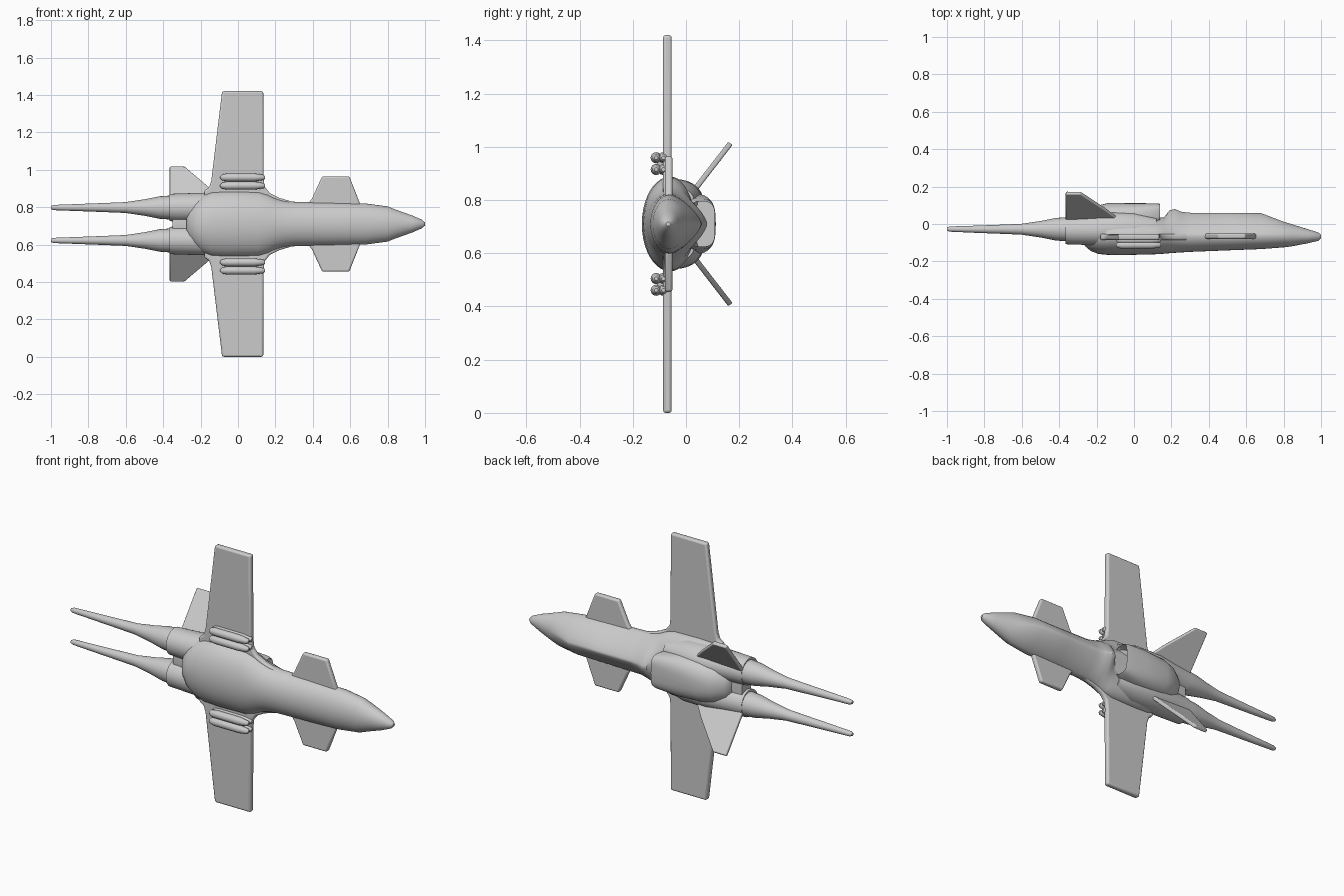
import bpy, bmesh, math
from mathutils import Vector

CZ = 0.71      # height of the mirror plane; the aircraft rests on a wing tip
grey = bpy.data.materials.new("light grey")
grey.diffuse_color = (0.6, 0.6, 0.6, 1)


def finish(bm, name, angle=35, bevel=0, smooth=0):
    bmesh.ops.recalc_face_normals(bm, faces=bm.faces)
    me = bpy.data.meshes.new(name)
    bm.to_mesh(me)
    bm.free()
    ob = bpy.data.objects.new(name, me)
    bpy.context.collection.objects.link(ob)
    me.materials.append(grey)
    bpy.ops.object.select_all(action='DESELECT')
    ob.select_set(True)
    bpy.context.view_layer.objects.active = ob
    if bevel:
        b = ob.modifiers.new("rounded edges", 'BEVEL')
        b.width, b.segments = bevel, 3
    bpy.ops.object.shade_smooth_by_angle(angle=math.radians(angle))
    return ob


def loft(name, stations, z=CZ, n=40, inset=None, angle=35):
    """Stations: x, half width, y low, y widest, y high, exponent of the high side."""
    bm = bmesh.new()
    rings = []
    for x, hw, lo, mid, hi, ex in stations:
        ring = []
        for i in range(n):
            a = 2 * math.pi * i / n
            c, s = math.cos(a), math.sin(a)
            e = 2 / ex if s > 0 else 1
            u = math.copysign(abs(c) ** e, c)
            v = math.copysign(abs(s) ** e, s)
            ring.append(bm.verts.new((x, mid + v * (hi - mid if s > 0 else mid - lo), z + hw * u)))
        rings.append(ring)
    for a, b in zip(rings, rings[1:]):
        for i in range(n):
            bm.faces.new((a[i], a[(i + 1) % n], b[(i + 1) % n], b[i]))
    caps = [bm.faces.new(rings[0]), bm.faces.new(rings[-1])]
    if inset:      # hollow opening at the first station
        bmesh.ops.inset_region(bm, faces=[caps[0]], thickness=inset)
        bmesh.ops.translate(bm, verts=caps[0].verts, vec=(-0.08, 0, 0))
    return finish(bm, name, angle)


def slab(name, outline, thick, normal, bevel):
    """Flat panel from an outline, thickened both ways along its normal."""
    bm = bmesh.new()
    off = Vector(normal).normalized() * thick / 2
    f = bm.faces.new([bm.verts.new(Vector(p) - off) for p in outline])
    ext = bmesh.ops.extrude_face_region(bm, geom=[f])
    bmesh.ops.translate(bm, vec=off * 2, verts=[v for v in ext["geom"] if isinstance(v, bmesh.types.BMVert)])
    return finish(bm, name, 40, bevel)


# Fuselage: round belly, ridged back
loft("fuselage", [
    (1.0, 0.008, -0.075, -0.067, -0.058, 2),
    (0.985, 0.022, -0.09, -0.067, -0.045, 2),
    (0.93, 0.046, -0.103, -0.066, -0.028, 2),
    (0.84, 0.078, -0.12, -0.064, 0.0, 1.9),
    (0.80, 0.094, -0.125, -0.062, 0.012, 1.7),
    (0.68, 0.110, -0.134, -0.06, 0.058, 1.4),
    (0.50, 0.115, -0.141, -0.06, 0.06, 1.3),
    (0.30, 0.119, -0.149, -0.06, 0.06, 1.3),
    (0.25, 0.126, -0.152, -0.06, 0.066, 1.4),
    (0.22, 0.134, -0.154, -0.06, 0.08, 1.4),
    (0.19, 0.145, -0.156, -0.06, 0.073, 1.4),
    (0.16, 0.160, -0.159, -0.06, 0.035, 1.8),
    (0.11, 0.175, -0.162, -0.06, 0.035, 2),
    (-0.05, 0.178, -0.166, -0.06, 0.04, 2),
    (-0.14, 0.174, -0.165, -0.06, 0.04, 2),
    (-0.19, 0.155, -0.160, -0.06, 0.035, 2),
    (-0.23, 0.125, -0.145, -0.06, 0.03, 2),
    (-0.26, 0.09, -0.12, -0.06, 0.02, 2),
    (-0.275, 0.05, -0.095, -0.06, 0.0, 2)])

# Dorsal intake with a hollow mouth
loft("dorsal_intake", [
    (0.14, 0.085, 0.0, 0.045, 0.108, 4),
    (0.12, 0.095, -0.03, 0.035, 0.11, 4),
    (0.0, 0.115, -0.05, 0.01, 0.112, 3),
    (-0.14, 0.115, -0.05, 0.0, 0.112, 2.5),
    (-0.21, 0.105, -0.05, 0.0, 0.095, 2.2),
    (-0.27, 0.075, -0.05, 0.0, 0.055, 2),
    (-0.29, 0.04, -0.04, 0.0, 0.025, 2)], inset=0.016)

# Plate joining the two engines
loft("engine_bridge", [
    (-0.1, 0.15, -0.09, -0.03, 0.03, 3),
    (-0.35, 0.09, -0.07, -0.03, 0.01, 3)])

for s, side in ((1, "upper"), (-1, "lower")):
    def P(x, y, z):
        return (x, y, CZ + s * z)

    # Engine housing and long tapering exhaust
    ez = CZ + s * 0.088
    loft(side + "_engine", [
        (0.12, 0.05, -0.09, -0.035, 0.03, 2),
        (0.0, 0.078, -0.11, -0.035, 0.06, 2),
        (-0.15, 0.080, -0.115, -0.035, 0.065, 2),
        (-0.25, 0.077, -0.112, -0.035, 0.05, 2),
        (-0.365, 0.073, -0.108, -0.035, 0.038, 2)], z=ez, n=32)
    loft(side + "_exhaust", [
        (x, r, y - r, y, y + r, 2) for x, r, y in (
            (-0.35, 0.065, -0.028), (-0.42, 0.06, -0.028), (-0.5, 0.044, -0.028),
            (-0.6, 0.029, -0.028), (-0.72, 0.024, -0.028), (-0.85, 0.019, -0.028),
            (-0.985, 0.014, -0.027), (-1.0, 0.008, -0.027))], z=ez, n=24)

    # Main wing, with curved fillets at its root
    slab(side + "_wing", [
        P(0.33, -0.07, 0.09), P(0.28, -0.07, 0.122), P(0.22, -0.07, 0.14),
        P(0.17, -0.07, 0.165), P(0.142, -0.07, 0.20), P(0.137, -0.07, 0.25),
        P(0.135, -0.07, 0.71), P(-0.085, -0.07, 0.71), P(-0.143, -0.07, 0.23),
        P(-0.155, -0.07, 0.195), P(-0.18, -0.07, 0.18), P(-0.18, -0.07, 0.09)],
        0.032, (0, 1, 0), 0.01)

    # Canard
    slab(side + "_canard", [
        P(0.66, -0.065, 0.09), P(0.595, -0.065, 0.255), P(0.45, -0.065, 0.255),
        P(0.395, -0.065, 0.135), P(0.36, -0.065, 0.09)], 0.028, (0, 1, 0), 0.009)

    # Canted tail fin
    slab(side + "_tail_fin", [
        P(-0.365, 0.01, 0.10), P(-0.365, 0.167, 0.303), P(-0.285, 0.167, 0.303),
        P(-0.15, 0.078, 0.188), P(-0.06, 0.01, 0.10)], 0.02, (0, 0.203, -s * 0.157), 0.006)

    # Underwing rack with two pairs of missiles
    slab(side + "_rack", [
        P(0.10, -0.092, 0.195), P(0.10, -0.092, 0.26),
        P(-0.07, -0.092, 0.26), P(-0.07, -0.092, 0.195)], 0.035, (0, 1, 0), 0.008)
    for k, (y, z) in enumerate(((-0.112, 0.205), (-0.112, 0.249), (-0.085, 0.205), (-0.085, 0.249))):
        loft(f"{side}_missile_{k + 1}", [
            (x, r, y - r, y, y + r, 2) for x, r in (
                (0.145, 0.007), (0.137, 0.014), (0.11, 0.018), (0.09, 0.021),
                (-0.06, 0.021), (-0.085, 0.016), (-0.095, 0.006))], z=CZ + s * z, n=16)
